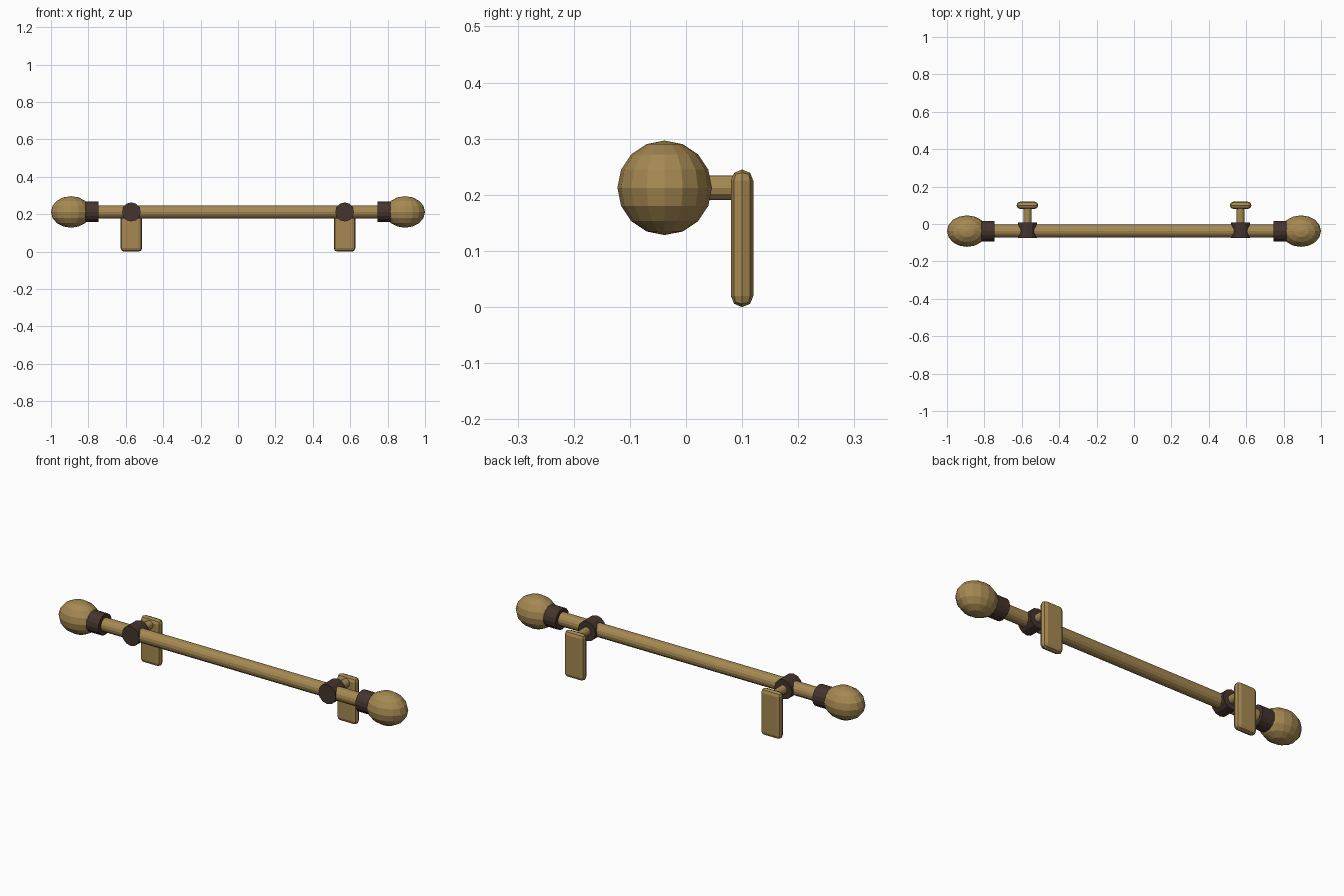
import bpy, math

if "Cube" in bpy.data.objects:
    bpy.data.objects.remove(bpy.data.objects["Cube"])

YC, ZC = -0.038, 0.2125  # rod axis


def material(name, color):
    m = bpy.data.materials.new(name)
    m.diffuse_color = color
    m.use_nodes = True
    m.node_tree.nodes["Principled BSDF"].inputs["Base Color"].default_value = m.diffuse_color
    return m


wood = material("wood", (0.38, 0.25, 0.085, 1))
dark = material("dark_metal", (0.06, 0.035, 0.027, 1))


def finish(name, mat):
    ob = bpy.context.object
    ob.name = name
    ob.data.materials.append(mat)
    return ob


def cylinder(name, mat, sides, r, length, loc, axis):
    rot = (0, math.pi / 2, 0) if axis == "x" else (math.pi / 2, 0, 0)
    bpy.ops.mesh.primitive_cylinder_add(vertices=sides, radius=r, depth=length,
                                        location=loc, rotation=rot)
    return finish(name, mat)


# Main rod
cylinder("rod", wood, 16, 0.035, 1.64, (0, YC, ZC), "x")

for side, s in (("left", -1), ("right", 1)):
    # Egg-shaped end knob
    bpy.ops.mesh.primitive_uv_sphere_add(segments=16, ring_count=8, radius=1,
                                         location=(s * 0.893, YC, ZC))
    finish(side + "_finial", wood).scale = (0.107, 0.0842, 0.0842)

    # Collar between rod and knob
    cylinder(side + "_collar", dark, 16, 0.055, 0.076, (s * 0.783, YC, ZC), "x")

    # Clamp around the rod and its stem to the wall
    cylinder(side + "_clamp", dark, 12, 0.051, 0.084, (s * 0.57, -0.034, ZC), "y")
    cylinder(side + "_stem", wood, 12, 0.022, 0.11, (s * 0.57, 0.045, ZC), "y")

    # Rounded wall plate
    bpy.ops.mesh.primitive_cube_add(size=1, location=(s * 0.57, 0.1, 0.1225))
    plate = finish(side + "_wall_plate", wood)
    plate.scale = (0.116, 0.04, 0.245)
    bpy.ops.object.transform_apply(location=False, rotation=False, scale=True)
    bevel = plate.modifiers.new("rounding", "BEVEL")
    bevel.width = 0.0198
    bevel.segments = 2
